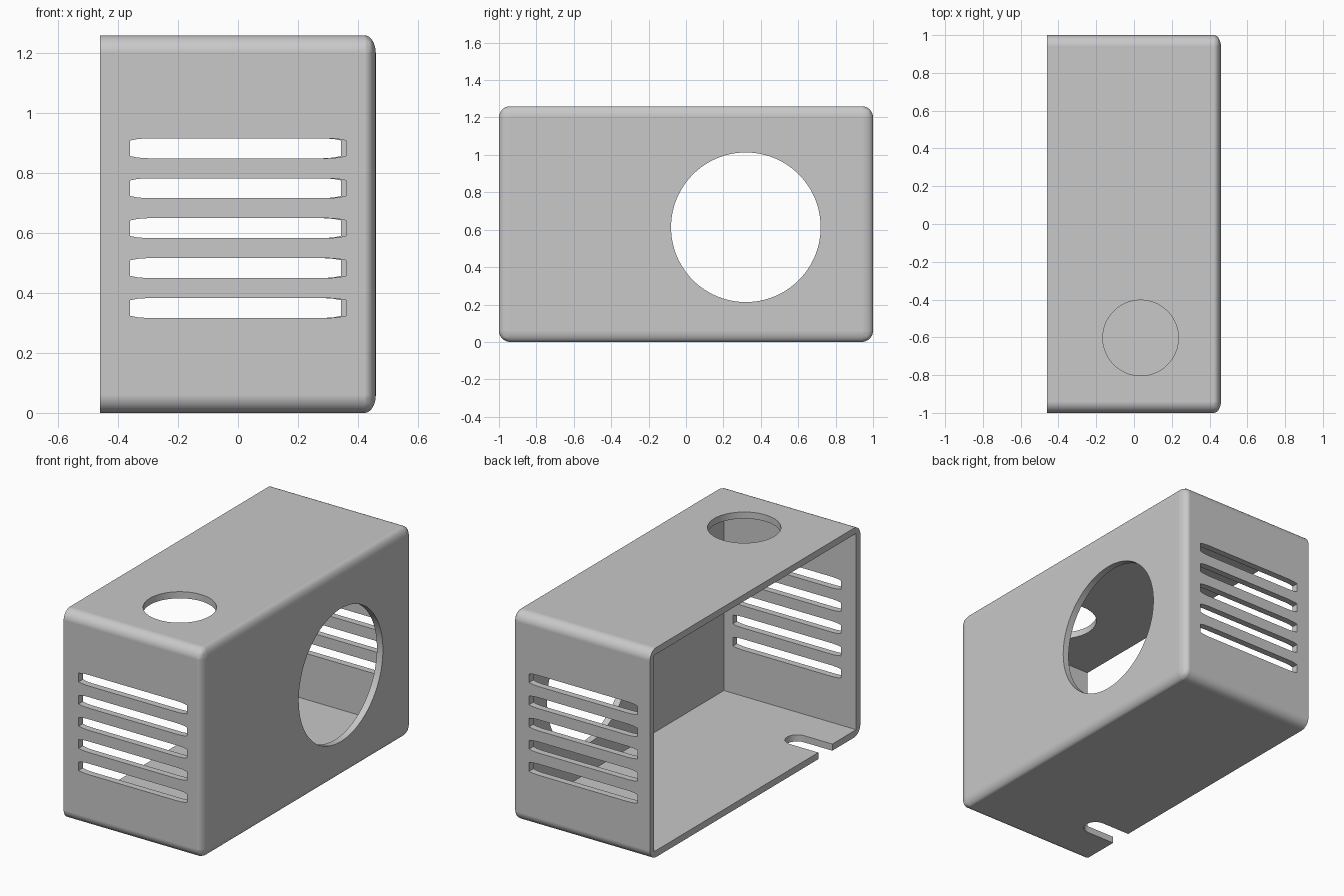
import bpy, bmesh
from math import pi, cos, sin

if "Cube" in bpy.data.objects:
    bpy.data.objects.remove(bpy.data.objects["Cube"], do_unlink=True)

DEPTH, LENGTH, HEIGHT = 0.92, 2.0, 1.26
WALL, ROUND, SQUASH = 0.04, 0.06, 0.62
HX, HY = DEPTH / 2, LENGTH / 2

grey = bpy.data.materials.new("light_grey")
grey.use_nodes = True
colour = (0.58, 0.58, 0.58, 1)
grey.diffuse_color = colour
grey.node_tree.nodes["Principled BSDF"].inputs["Base Color"].default_value = colour


def make_object(name, bm):
    bmesh.ops.recalc_face_normals(bm, faces=bm.faces)
    mesh = bpy.data.meshes.new(name)
    bm.to_mesh(mesh)
    bm.free()
    mesh.materials.append(grey)
    obj = bpy.data.objects.new(name, mesh)
    bpy.context.collection.objects.link(obj)
    return obj


def add_prism(bm, outline, axis, low, high):
    """Extrude a flat outline along one axis."""
    place = {"x": lambda u, v, w: (w, u, v),
             "y": lambda u, v, w: (u, w, v),
             "z": lambda u, v, w: (u, v, w)}[axis]
    a = [bm.verts.new(place(u, v, low)) for u, v in outline]
    b = [bm.verts.new(place(u, v, high)) for u, v in outline]
    bm.faces.new(a)
    bm.faces.new(b)
    for i in range(len(a)):
        j = (i + 1) % len(a)
        bm.faces.new((a[i], a[j], b[j], b[i]))


def arc(u, v, r, start, end, steps):
    angles = [start + (end - start) * i / steps for i in range(steps + 1)]
    return [(u + r * cos(t), v + r * sin(t)) for t in angles]


def circle(u, v, r):
    return arc(u, v, r, 0, 2 * pi, 96)[:-1]


def slot(u, v):
    """Long vent outline, slightly narrowed at its ends."""
    quarter = [(0.36, 0.026), (0.335, 0.031), (0.30, 0.0333)]
    upper = quarter + [(-x, z) for x, z in reversed(quarter)]
    return [(u + x, v + z) for x, z in upper + [(-x, -z) for x, z in upper]]


# Outer body: all edges rounded except those of the open -x side
bm = bmesh.new()
stretch = HX / SQUASH
add_prism(bm, [(-HY, 0), (HY, 0), (HY, HEIGHT), (-HY, HEIGHT)], "x", -stretch, stretch)
edges = [e for e in bm.edges if max(v.co.x for v in e.verts) > 0]
bmesh.ops.bevel(bm, geom=edges, offset=ROUND, segments=8, profile=0.5, affect="EDGES")
for v in bm.verts:
    v.co.x *= SQUASH
housing = make_object("housing", bm)


def cut(name, *prisms):
    bm = bmesh.new()
    for p in prisms:
        add_prism(bm, *p)
    cutter = make_object(name, bm)
    cutter.hide_render = True
    mod = housing.modifiers.new(name, "BOOLEAN")
    mod.operation, mod.solver, mod.object = "DIFFERENCE", "EXACT", cutter
    bpy.ops.object.modifier_apply(modifier=name)
    bpy.data.objects.remove(cutter, do_unlink=True)


bpy.ops.object.select_all(action="DESELECT")
bpy.context.view_layer.objects.active = housing
housing.select_set(True)

# Hollow interior, open on -x
y, z = HY - WALL, HEIGHT - WALL
cut("cavity", ([(-y, WALL), (y, WALL), (y, z), (-y, z)], "x", -HX - 0.2, HX - WALL))
# Round openings in the side and the top
cut("side_hole", (circle(0.32, 0.613, 0.4), "x", 0.3, 0.6))
cut("top_hole", (circle(0.035, -0.603, 0.2), "z", 1.1, 1.4))
# Five vents in each end wall
rows = [0.35 + 0.1333 * i for i in range(5)]
cut("front_vents", *[(slot(0, r), "y", -1.1, -0.9) for r in rows])
cut("back_vents", *[(slot(-0.016, r), "y", 0.9, 1.1) for r in rows])
# Round-ended cable notch in the floor
notch_y, notch_r = -0.667, 0.0667
notch = arc(-HX + 0.187, notch_y, notch_r, -pi / 2, pi / 2, 24)
notch += [(-HX - 0.1, notch_y + notch_r), (-HX - 0.1, notch_y - notch_r)]
cut("cable_notch", (notch, "z", -0.1, 0.1))

# Smooth roundings, crisp edges, flat panels
bpy.ops.object.shade_smooth_by_angle(angle=0.52)
weighted = housing.modifiers.new("flat_panels", "WEIGHTED_NORMAL")
weighted.keep_sharp = True
weighted.weight = 100
